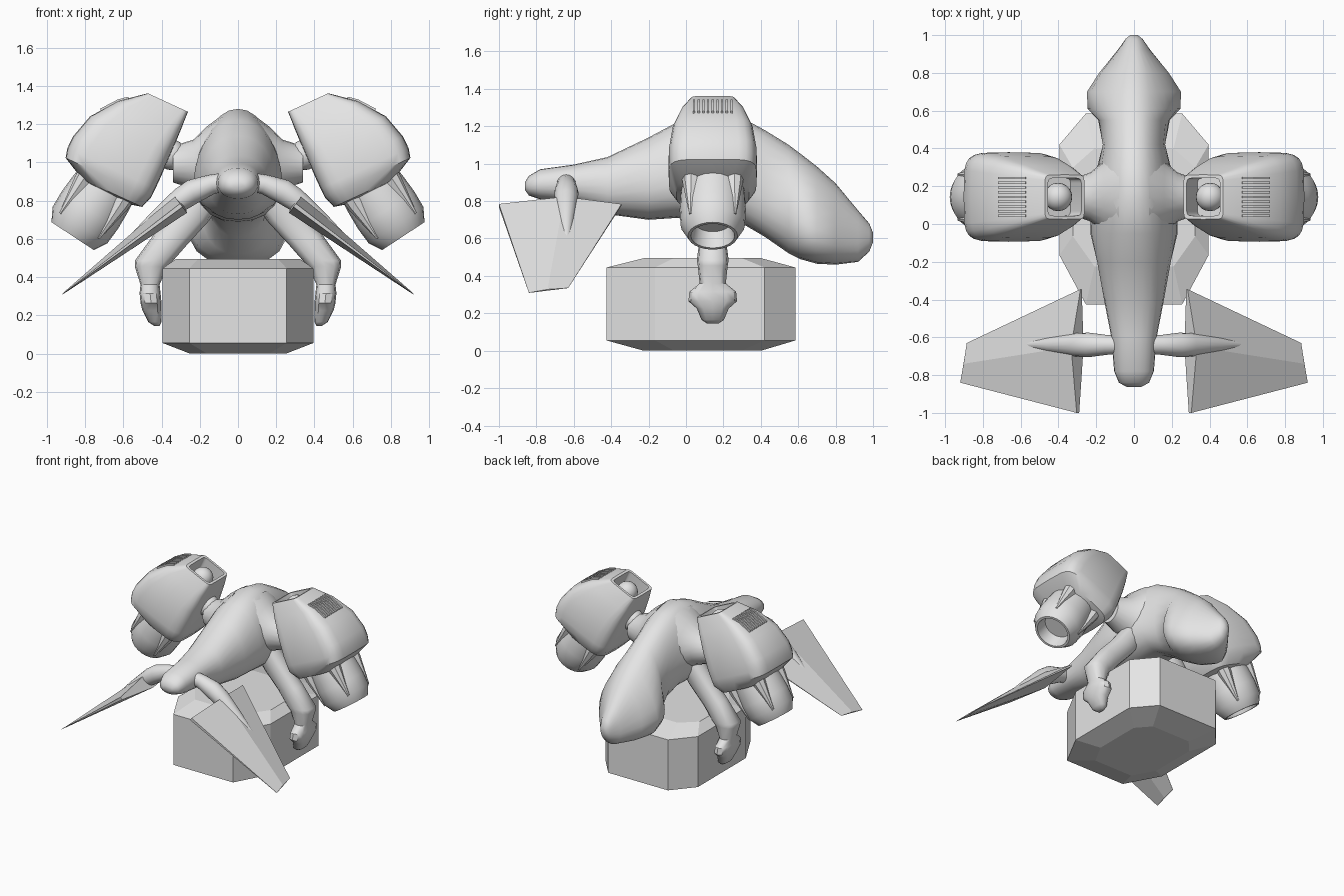
import bpy, bmesh, math
from mathutils import Vector

if "Cube" in bpy.data.objects:
    bpy.data.objects.remove(bpy.data.objects["Cube"])

GREY = bpy.data.materials.new("hull_grey")
GREY.diffuse_color = (0.78, 0.78, 0.78, 1)
GREY.use_nodes = True
GREY.node_tree.nodes["Principled BSDF"].inputs["Base Color"].default_value = GREY.diffuse_color


def finish(name, bm, mirror=True, angle=35):
    bmesh.ops.recalc_face_normals(bm, faces=bm.faces)
    me = bpy.data.meshes.new(name)
    bm.to_mesh(me)
    bm.free()
    me.materials.append(GREY)
    ob = bpy.data.objects.new(name, me)
    bpy.context.collection.objects.link(ob)
    if angle:
        bpy.ops.object.select_all(action='DESELECT')
        ob.select_set(True)
        bpy.context.view_layer.objects.active = ob
        bpy.ops.object.shade_smooth_by_angle(angle=math.radians(angle))
    if mirror:
        ob.modifiers.new("mirror", 'MIRROR').use_mirror_merge = False
    return ob


def add_loft(bm, rings):
    rows = [[bm.verts.new(p) for p in r] for r in rings]
    n = len(rows[0])
    for a, b in zip(rows, rows[1:]):
        for i in range(n):
            j = (i + 1) % n
            bm.faces.new((a[i], a[j], b[j], b[i]))
    bm.faces.new(rows[0])
    bm.faces.new(rows[-1])


def loft(name, rings, **kw):
    bm = bmesh.new()
    add_loft(bm, rings)
    return finish(name, bm, **kw)


def oval(n, power=2.0):
    """Unit superellipse points."""
    out = []
    for i in range(n):
        a = 2 * math.pi * i / n
        c, s = math.cos(a), math.sin(a)
        out.append((math.copysign(abs(c) ** (2 / power), c),
                    math.copysign(abs(s) ** (2 / power), s)))
    return out


def ball(name, centre, r):
    bm = bmesh.new()
    bmesh.ops.create_uvsphere(bm, u_segments=20, v_segments=12, radius=r)
    bmesh.ops.translate(bm, verts=bm.verts, vec=centre)
    return finish(name, bm)


CY = 0.143  # fore-aft centre of the engines and arms

# Body: y, bottom, top, half width, lower bulge
stations = [(-.862, .86, .90, .04, 0), (-.84, .83, .935, .08, 0),
            (-.78, .81, .97, .105, 0), (-.6, .79, .995, .12, 0),
            (-.42, .73, 1.035, .155, 0), (-.2, .70, 1.14, .195, .1),
            (-.05, .71, 1.22, .225, .2), (.12, .69, 1.28, .22, .25),
            (.3, .68, 1.245, .19, .2), (.42, .61, 1.18, .165, .1),
            (.55, .52, 1.10, .185, .2), (.61, .49, 1.055, .23, .35),
            (.70, .465, .985, .23, .4), (.8, .46, .895, .175, .3),
            (.92, .475, .75, .085, .2), (.98, .53, .68, .045, 0),
            (1.0, .58, .63, .02, 0)]
loft("body", [[(w * c * (1 - k * s), y, (zb + zt) / 2 + (zt - zb) / 2 * s)
               for c, s in oval(24, 2.2)]
              for y, zb, zt, w, k in stations], mirror=False, angle=50)

# Shoulder fairings and ball joints
loft("shoulder", [[(x, CY + ry * c, z + rz * s) for c, s in oval(20)]
                  for x, z, ry, rz in [(.08, 1.0, .26, .25), (.16, 1.0, .19, .19),
                                       (.23, .99, .13, .13), (.34, .99, .09, .095)]])
ball("shoulder_ball", (.35, CY, 1.04), .08)


def eng(v, y, u):
    """Engine pod frame: v sideways, u up the tilted axis."""
    return Vector((.91 * v - .42 * u, CY + y, .42 * v + .91 * u))


# Engine pods with a recessed intake at the top
pod = [(.465, .86, 1.02, .1, 3), (.485, .775, 1.12, .195, 4),
       (.55, .753, 1.245, .235, 5), (.6, .752, 1.258, .237, 5),
       (.667, .752, 1.257, .236, 5), (.8, .755, 1.22, .216, 5),
       (.934, .76, 1.121, .168, 6), (1.036, .766, .997, .118, 9),
       (1.036, .784, .979, .1, 9), (.9, .784, .979, .1, 9)]
loft("engine_pod", [[eng((v0 + v1) / 2 + (v1 - v0) / 2 * c, w * s, u)
                     for c, s in oval(24, n)] for u, v0, v1, w, n in pod])
ball("intake_cone", eng(.885, 0, .96), .075)

# Cooling slats on the outer shoulder of each pod
bm = bmesh.new()
for i in range(9):
    y = -.1 + i * .025
    add_loft(bm, [[eng(v + .72 * h, y + t, u + .7 * h)
                   for h, t in ((-.02, -.006), (-.02, .006), (.008, .006), (.008, -.006))]
                  for v, u in ((1.077, .971), (1.121, .934), (1.183, .853))])
finish("cooling_slats", bm, angle=0)


def noz(d, e, y):
    """Nozzle frame: d along the exhaust, e sideways."""
    return Vector((.55 * d + .835 * e, CY + y, -.835 * d + .55 * e))


# Exhaust nozzles, hollow at the end
loft("nozzle", [[noz(d, 1.06 + r * c, r * s) for c, s in oval(24)]
                for d, r in [(-.42, .16), (-.3, .172), (-.2, .177), (-.106, .172),
                             (-.037, .133), (-.037, .117), (-.13, .1)]], angle=30)

# Tapered braces between pod and nozzle
bm = bmesh.new()
for a in (45, 135, 225, 315):
    ca, sa = math.cos(math.radians(a)), math.sin(math.radians(a))
    rings = []
    for d, rad, t in ((-.4, .16, .055), (-.31, .165, .046), (-.1, .168, .008)):
        rings.append([noz(d, 1.06 + ca * (rad + t * c) - sa * t * s,
                          sa * (rad + t * c) + ca * t * s) for c, s in oval(8)])
    add_loft(bm, rings)
finish("nozzle_braces", bm)

# Front wings: wedge section with a ridge running to the tip
nx, nz = .6, .8
bm = bmesh.new()
sections = []
for lead, ridge, trail, t in (((.30, -1.0, .78), (.30, -.65, .78), (.28, -.345, .78), .055),
                              ((.92, -.84, .31), (.90, -.74, .325), (.885, -.63, .335), .004)):
    r = Vector(ridge)
    n = Vector((nx, 0, nz)) * t
    sections.append([Vector(lead) + n * .1, r + n, Vector(trail) + n * .1,
                     Vector(trail) - n * .1, r - n, Vector(lead) - n * .3])
add_loft(bm, sections)
finish("front_wing", bm, angle=0)

# Wing mounts
loft("wing_mount", [[(x + .35 * r * s, -.64 + r * c, z + .94 * r * s) for c, s in oval(16)]
                    for x, z, r in [(.05, .9, .05), (.14, .885, .052), (.24, .845, .065),
                                    (.31, .80, .062), (.45, .69, .04), (.6, .565, .012)]])

# Carrying arms ending in claws: x, z, half width, half depth
arm = [(.14, .86, .08, .09), (.24, .72, .085, .075), (.35, .6, .085, .07),
       (.44, .485, .10, .085), (.455, .455, .085, .08), (.46, .36, .05, .07),
       (.46, .315, .055, .125), (.455, .265, .055, .13), (.45, .225, .05, .085),
       (.435, .165, .035, .06), (.425, .145, .015, .03)]
loft("claw_arm", [[(x + rx * c, CY + ry * s, z + (.35 * rx * c if z > .5 else 0))
                   for c, s in oval(12, 2.6)] for x, z, rx, ry in arm], angle=40)

# Cargo container: eight sided with sloped top and base
plan = [(.395, -.165), (.255, -.425), (-.255, -.425), (-.395, -.165),
        (-.395, .42), (-.255, .585), (.255, .585), (.395, .42)]


def slab(z, sx, sy):
    return [(x * sx, .1 + (y - .1) * sy, z) for x, y in plan]


loft("cargo_container", [slab(0, .64, .62), slab(.055, 1, 1),
                         slab(.445, 1, 1), slab(.495, .82, .62)],
     mirror=False, angle=0)
